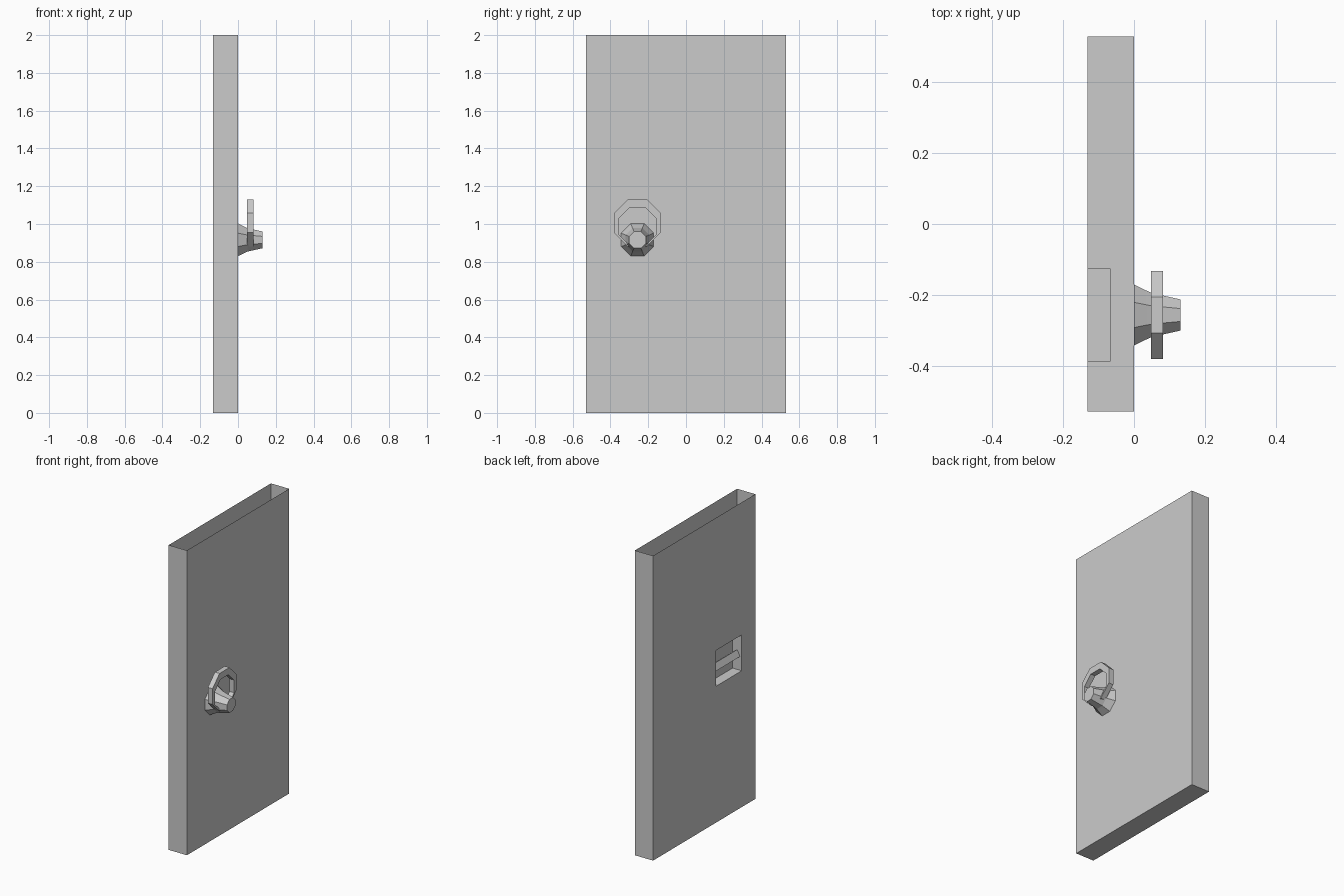
import bpy, bmesh, math

if "Cube" in bpy.data.objects:
    bpy.data.objects.remove(bpy.data.objects["Cube"])

HY = -0.257  # handle position along the door


def finish(name, bm, fix_normals=True):
    if fix_normals:
        bmesh.ops.recalc_face_normals(bm, faces=bm.faces)
    mesh = bpy.data.meshes.new(name)
    bm.to_mesh(mesh)
    bm.free()
    obj = bpy.data.objects.new(name, mesh)
    bpy.context.collection.objects.link(obj)
    return obj


def octagon(bm, x, cy, cz, apothem):
    r = apothem / math.cos(math.pi / 8)
    angles = [math.pi / 8 + i * math.pi / 4 for i in range(8)]
    return [bm.verts.new((x, cy + r * math.cos(a), cz + r * math.sin(a))) for a in angles]


def bridge(bm, a, b):
    n = len(a)
    for i in range(n):
        j = (i + 1) % n
        bm.faces.new((a[i], a[j], b[j], b[i]))


# Door panel: thin shell, open at the top, with a pocket sunk into the back
bm = bmesh.new()
bmesh.ops.create_cube(bm, size=1)
for v in bm.verts:
    v.co = (-0.066 + v.co.x * 0.132, v.co.y * 1.06, 1 + v.co.z * 2)
top = [f for f in bm.faces if f.normal.z > 0.9]
bmesh.ops.delete(bm, geom=top, context='FACES_ONLY')
back = next(f for f in bm.faces if f.normal.x < -0.9)
bmesh.ops.inset_individual(bm, faces=[back], thickness=0.1)
for v in back.verts:
    v.co.y = HY + math.copysign(0.132, v.co.y)
    v.co.z = 1.13 if v.co.z > 1 else 0.895
pocket = bmesh.ops.extrude_discrete_faces(bm, faces=[back])['faces'][0]
for v in pocket.verts:
    v.co.x = -0.066
finish("door_panel", bm, fix_normals=False)

# Finger pull: prism across the pocket
bm = bmesh.new()
profile = [(-0.066, 1.0), (-0.099, 1.025), (-0.12, 0.985), (-0.066, 0.945)]
ends = [[bm.verts.new((x, HY + s * 0.132, z)) for x, z in profile] for s in (-1, 1)]
bridge(bm, *ends)
for e in ends:
    bm.faces.new(e)
finish("pocket_pull", bm)

# Knob: eight-sided stepped cone
bm = bmesh.new()
rings = [octagon(bm, x, HY, 0.916, r)
         for x, r in [(0, 0.086), (0.035, 0.069), (0.05, 0.062), (0.131, 0.044)]]
for a, b in zip(rings, rings[1:]):
    bridge(bm, a, b)
bm.faces.new(rings[0])
bm.faces.new(rings[-1])
finish("knob", bm)

# Pull ring: eight-sided, thinner towards the bottom where it enters the knob
bm = bmesh.new()
loops = [octagon(bm, x, HY, cz, r) for x, cz, r in
         [(0.048, 1.006, 0.124), (0.082, 1.006, 0.124),
          (0.082, 0.987, 0.1), (0.048, 0.987, 0.1)]]
for i in range(4):
    bridge(bm, loops[i], loops[(i + 1) % 4])
finish("pull_ring", bm)
